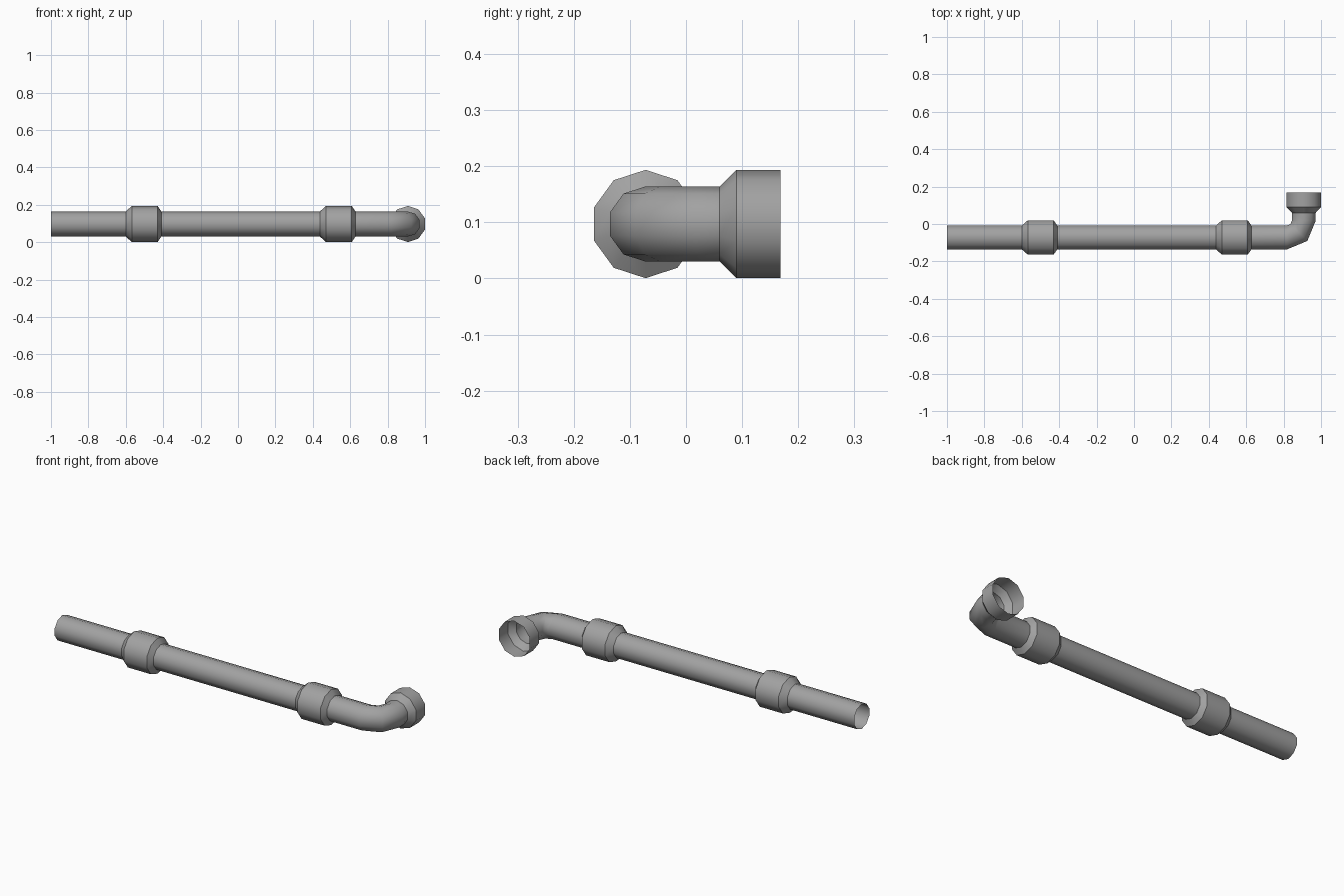
import bpy, bmesh, math
from mathutils import Vector

SIDES = 10
AXIS_Y, AXIS_Z = -0.072, 0.097
PIPE_R, SOCKET_R = 0.067, 0.0965
BEND_R, BEND_X, OUTLET_X = 0.09, 0.818, 0.908

cube = bpy.data.objects.get("Cube")
if cube:
    bpy.data.objects.remove(cube, do_unlink=True)

grey = bpy.data.materials.new("pipe_grey")
grey.use_nodes = True
colour = (0.36, 0.36, 0.36, 1)
grey.diffuse_color = colour
grey.node_tree.nodes["Principled BSDF"].inputs["Base Color"].default_value = colour


def tube(name, rings):
    """Open tube through rings of (x, y, heading in the ground plane, radius)."""
    bm = bmesh.new()
    loops = []
    for x, y, heading, radius in rings:
        side = Vector((-math.sin(heading), math.cos(heading), 0))
        centre = Vector((x, y, AXIS_Z))
        loop = []
        for i in range(SIDES):
            a = 2 * math.pi * i / SIDES
            offset = side * math.sin(a) + Vector((0, 0, math.cos(a)))
            loop.append(bm.verts.new(centre + offset * radius))
        loops.append(loop)
    for near, far in zip(loops, loops[1:]):
        for i in range(SIDES):
            j = (i + 1) % SIDES
            bm.faces.new((near[i], far[i], far[j], near[j]))
    bmesh.ops.recalc_face_normals(bm, faces=bm.faces)
    mesh = bpy.data.meshes.new(name)
    bm.to_mesh(mesh)
    bm.free()
    mesh.materials.append(grey)
    obj = bpy.data.objects.new(name, mesh)
    bpy.context.collection.objects.link(obj)
    bpy.ops.object.select_all(action="DESELECT")
    obj.select_set(True)
    bpy.context.view_layer.objects.active = obj
    bpy.ops.object.shade_smooth_by_angle(angle=math.radians(40))


def straight(name, profile):
    tube(name, [(x, AXIS_Y, 0, r) for x, r in profile])


# Straight pipe lengths
straight("end_pipe", [(-1, PIPE_R), (-0.5, PIPE_R)])
straight("middle_pipe", [(-0.5, PIPE_R), (0.53, PIPE_R)])

# Swollen couplings joining the lengths
for name, x in (("right_coupling", -0.6), ("left_coupling", 0.438)):
    straight(name, [(x, PIPE_R), (x + 0.032, SOCKET_R),
                    (x + 0.17, SOCKET_R), (x + 0.19, PIPE_R)])

# Elbow: short run, two-segment bend, then a flared open socket
bend_y = AXIS_Y + BEND_R
elbow = [(0.53, AXIS_Y, 0, PIPE_R)]
for step in range(3):
    a = step * math.pi / 4
    elbow.append((BEND_X + BEND_R * math.sin(a), bend_y - BEND_R * math.cos(a), a, PIPE_R))
for y, r in ((0.06, PIPE_R), (0.09, SOCKET_R), (0.168, SOCKET_R)):
    elbow.append((OUTLET_X, y, math.pi / 2, r))
tube("elbow_pipe", elbow)
